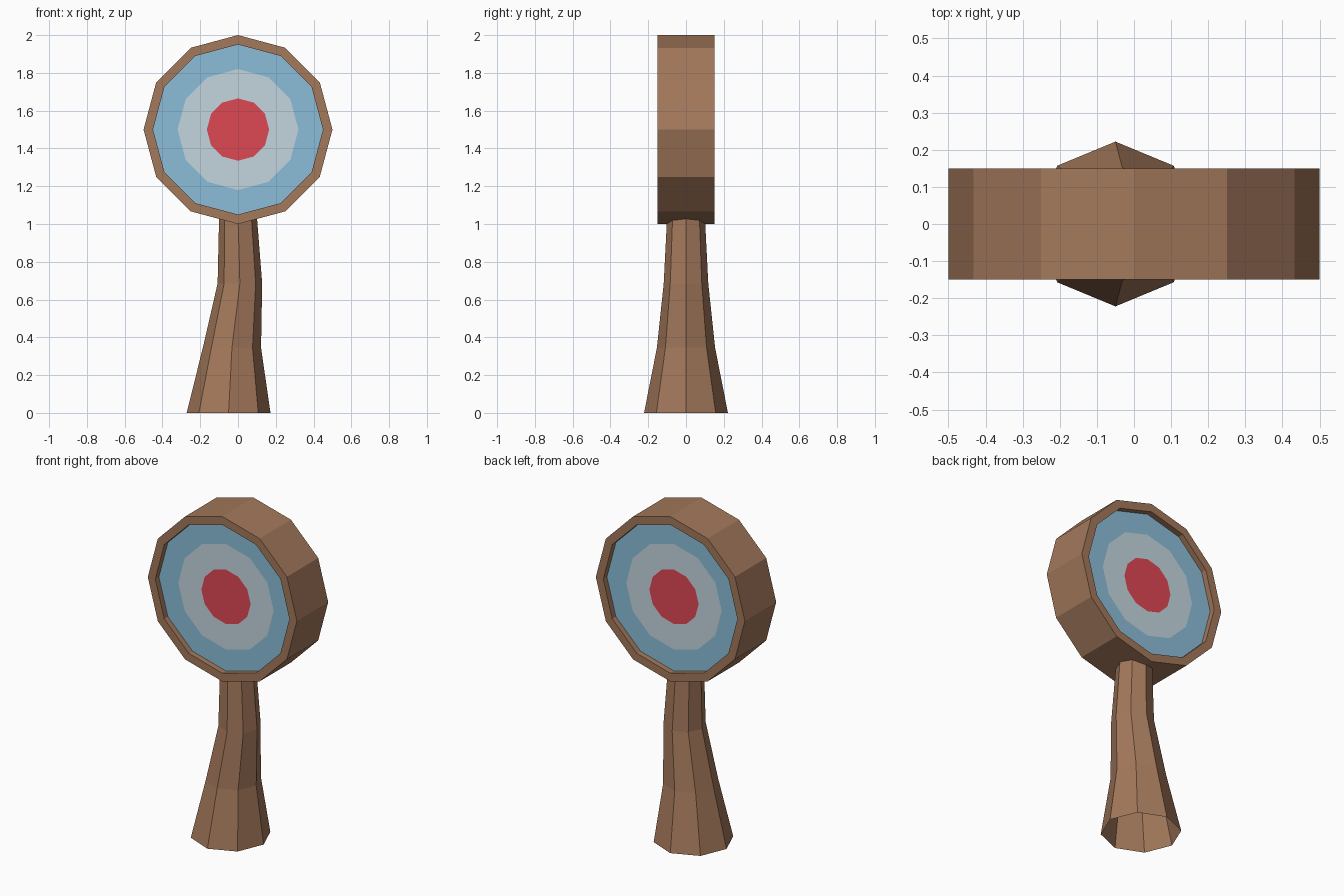
import bpy, bmesh, math

if "Cube" in bpy.data.objects:
    bpy.data.objects.remove(bpy.data.objects["Cube"])


def srgb(h):
    vals = [int(h[i:i + 2], 16) / 255 for i in (0, 2, 4)]
    return [c / 12.92 if c <= 0.04045 else ((c + 0.055) / 1.055) ** 2.4 for c in vals] + [1]


def material(name, h):
    m = bpy.data.materials.new(name)
    m.diffuse_color = srgb(h)
    m.use_nodes = True
    m.node_tree.nodes["Principled BSDF"].inputs["Base Color"].default_value = m.diffuse_color
    return m


MATS = [material("wood", "a3785b"), material("blue_paint", "8bbed8"),
        material("pale_paint", "c4d6df"), material("red_paint", "de4753")]


def add_object(name, bm, mats):
    me = bpy.data.meshes.new(name)
    bm.to_mesh(me)
    bm.free()
    for m in mats:
        me.materials.append(m)
    ob = bpy.data.objects.new(name, me)
    bpy.context.collection.objects.link(ob)
    return ob


def bridge(bm, a, b, mat=0):
    n = len(a)
    for i in range(n):
        j = (i + 1) % n
        bm.faces.new((a[i], a[j], b[j], b[i])).material_index = mat


# target drum: 12-sided profile turned about y, recessed painted face on both sides
D = 0.15 - 0.035
half = [(0.165, -D), (0.32, -D), (0.45, -D), (0.45, -0.15), (0.5, -0.15)]
profile = half + [(r, -y) for r, y in reversed(half)]
colours = [2, 1, 0, 0, 0, 0, 0, 1, 2]
bm = bmesh.new()
rings = [[bm.verts.new((r * math.cos(k * math.pi / 6), y, 1.5 + r * math.sin(k * math.pi / 6)))
          for k in range(12)] for r, y in profile]
for a, b, c in zip(rings, rings[1:], colours):
    bridge(bm, a, b, c)
for ring in (rings[0], rings[-1]):
    bm.faces.new(ring).material_index = 3
bmesh.ops.recalc_face_normals(bm, faces=bm.faces)
add_object("target_drum", bm, MATS)

# bent, tapering post: 8-sided tube, open at the bottom (z, centre x, radius)
bm = bmesh.new()
rings = [[bm.verts.new((cx + r * math.cos(k * math.pi / 4), r * math.sin(k * math.pi / 4), z))
          for k in range(8)]
         for z, cx, r in [(0, -0.05, 0.222), (0.345, -0.032, 0.154),
                          (0.685, 0.01, 0.118), (1.04, 0.0, 0.1)]]
for a, b in zip(rings, rings[1:]):
    bridge(bm, a, b)
add_object("post", bm, MATS[:1])
